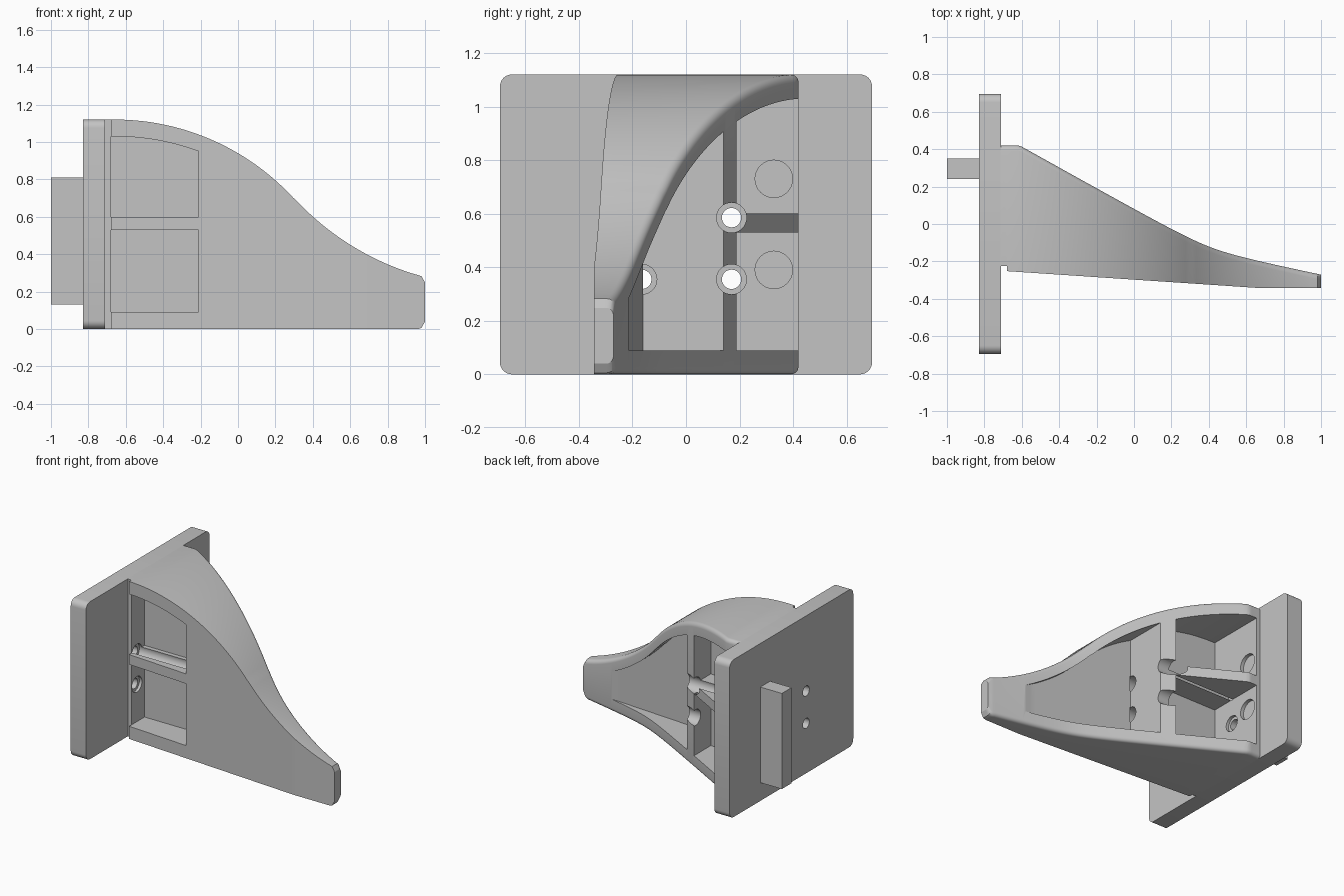
import bpy, bmesh
from math import sqrt, pi, sin, cos

old = bpy.data.objects.get("Cube")
if old:
    bpy.data.objects.remove(old, do_unlink=True)

grey = bpy.data.materials.new("light_grey")
grey.use_nodes = True
colour = (0.55, 0.55, 0.55, 1)
grey.diffuse_color = colour
grey.node_tree.nodes["Principled BSDF"].inputs["Base Color"].default_value = colour


# Outline curves of the bracket body, as functions of x
def top(x):
    if x < 0.3:
        return 1.12 - 1.3 + sqrt(1.69 - max(x + 0.66, 0) ** 2)
    s = 0.737 - (min(x, 0.96) - 0.3) / 1.453
    return 0.70 - 1.453 * (sqrt(1 - s * s) - 0.676) - tip_round(x)


def tip_round(x, r=0.04):
    return r - sqrt(max(r * r - max(x - 1 + r, 0) ** 2, 0))


def front(x):
    return -0.25 - 0.093 * min((x + 0.71) / 1.39, 1)


def back(x):
    a = 0.075 - 0.56 * x
    b = -0.07 - 0.205 * x
    k = 0.06
    slope = 0.5 * (a + b + sqrt((a - b) ** 2 + k * k))
    return min(0.42, slope)


def finish(name, bm):
    bmesh.ops.recalc_face_normals(bm, faces=bm.faces)
    mesh = bpy.data.meshes.new(name)
    bm.to_mesh(mesh)
    bm.free()
    ob = bpy.data.objects.new(name, mesh)
    bpy.context.collection.objects.link(ob)
    mesh.materials.append(grey)
    return ob


def loft(name, x0, x1, y0, y1, z0, z1, r=0, n=48):
    """Skin rectangular sections along x, rounding the +y corners by r."""
    bm = bmesh.new()
    rings = []
    for i in range(n + 1):
        x = x0 + (x1 - x0) * i / n
        a, b, lo, hi = y0(x), y1(x), z0(x), z1(x)
        pts = [(a, hi), (a, lo)]
        if r:
            for c, start in ((lo + r, -pi / 2), (hi - r, 0)):
                for j in range(6):
                    t = start + j * pi / 10
                    pts.append((b - r + r * cos(t), c + r * sin(t)))
        else:
            pts += [(b, lo), (b, hi)]
        rings.append([bm.verts.new((x, y, z)) for y, z in pts])
    m = len(rings[0])
    for p, q in zip(rings, rings[1:]):
        for j in range(m):
            bm.faces.new((p[j], p[(j + 1) % m], q[(j + 1) % m], q[j]))
    bm.faces.new(rings[0])
    bm.faces.new(rings[-1])
    return finish(name, bm)


def const(v):
    return lambda x: v


def box(name, x0, x1, y0, y1, z0, z1):
    return loft(name, x0, x1, const(y0), const(y1), const(z0), const(z1), n=1)


def drill(x0, x1, y, z, r):
    bm = bmesh.new()
    rings = [[bm.verts.new((x, y + r * cos(2 * pi * i / 32), z + r * sin(2 * pi * i / 32)))
              for i in range(32)] for x in (x0, x1)]
    bmesh.ops.bridge_loops(bm, edges=[bm.edges.new((g[i], g[i - 1])) for g in rings for i in range(32)])
    for g in rings:
        bm.faces.new(g)
    return finish("drill_cutter", bm)


def cut(ob, cutters):
    for c in cutters:
        c.hide_render = True
        mod = ob.modifiers.new("cut", 'BOOLEAN')
        mod.operation = 'DIFFERENCE'
        mod.solver = 'EXACT'
        mod.object = c
        bpy.context.view_layer.objects.active = ob
        bpy.ops.object.modifier_apply(modifier=mod.name)
        bpy.data.objects.remove(c, do_unlink=True)


def smooth(ob):
    bpy.ops.object.select_all(action='DESELECT')
    ob.select_set(True)
    bpy.context.view_layer.objects.active = ob
    bpy.ops.object.shade_smooth_by_angle(angle=0.5)


screws = [(y, z) for y in (-0.165, 0.17) for z in (0.355, 0.585)]

# Curved bracket body
body = loft("bracket_body", -0.715, 1, front, back, tip_round, top, r=0.028, n=90)


def roof(x):
    return top(x) - 0.09


low, shelf_under, shelf_top = const(0.09), const(0.53), const(0.6)
cutters = [
    # Long pocket beyond the cross wall
    loft("long_pocket", -0.107, 0.75, lambda x: front(x) + 0.13, const(1), low, roof),
    # Notch where the front face meets the mounting plate
    box("base_notch", -0.71, -0.68, -1, -0.225, -1, 2),
]
# Upper and lower pockets, opening backward and forward
for z0, z1 in ((low, shelf_under), (shelf_top, roof)):
    cutters.append(loft("back_pocket", -0.68, -0.195, const(0), const(1), z0, z1, n=24))
    cutters.append(loft("front_pocket", -0.68, -0.21, const(-1), const(-0.08), z0, z1, n=24))
# Screw head clearances, screw shanks and round recesses
cutters += [drill(-0.70, -0.1, y, z, 0.056) for y, z in screws]
cutters += [drill(-0.9, -0.6, y, z, 0.036) for y, z in screws]
cutters += [drill(-0.705, -0.6, 0.328, z, 0.07) for z in (0.39, 0.73)]
cut(body, cutters)
smooth(body)

# Mounting plate with rounded corners
bm = bmesh.new()
bmesh.ops.create_cube(bm, size=1)
for v in bm.verts:
    v.co = (-0.77 + v.co.x * 0.12, v.co.y * 1.39, 0.56 + v.co.z * 1.12)
corners = [e for e in bm.edges if abs(e.verts[0].co.x - e.verts[1].co.x) > 0.1]
bmesh.ops.bevel(bm, geom=corners, offset=0.045, segments=6, profile=0.5, affect='EDGES')
plate = finish("mounting_plate", bm)
cut(plate, [drill(-0.9, -0.6, y, z, 0.036) for y, z in screws])
smooth(plate)

# Locating tab on the rear of the plate
box("locating_tab", -1, -0.825, 0.24, 0.35, 0.13, 0.81)
